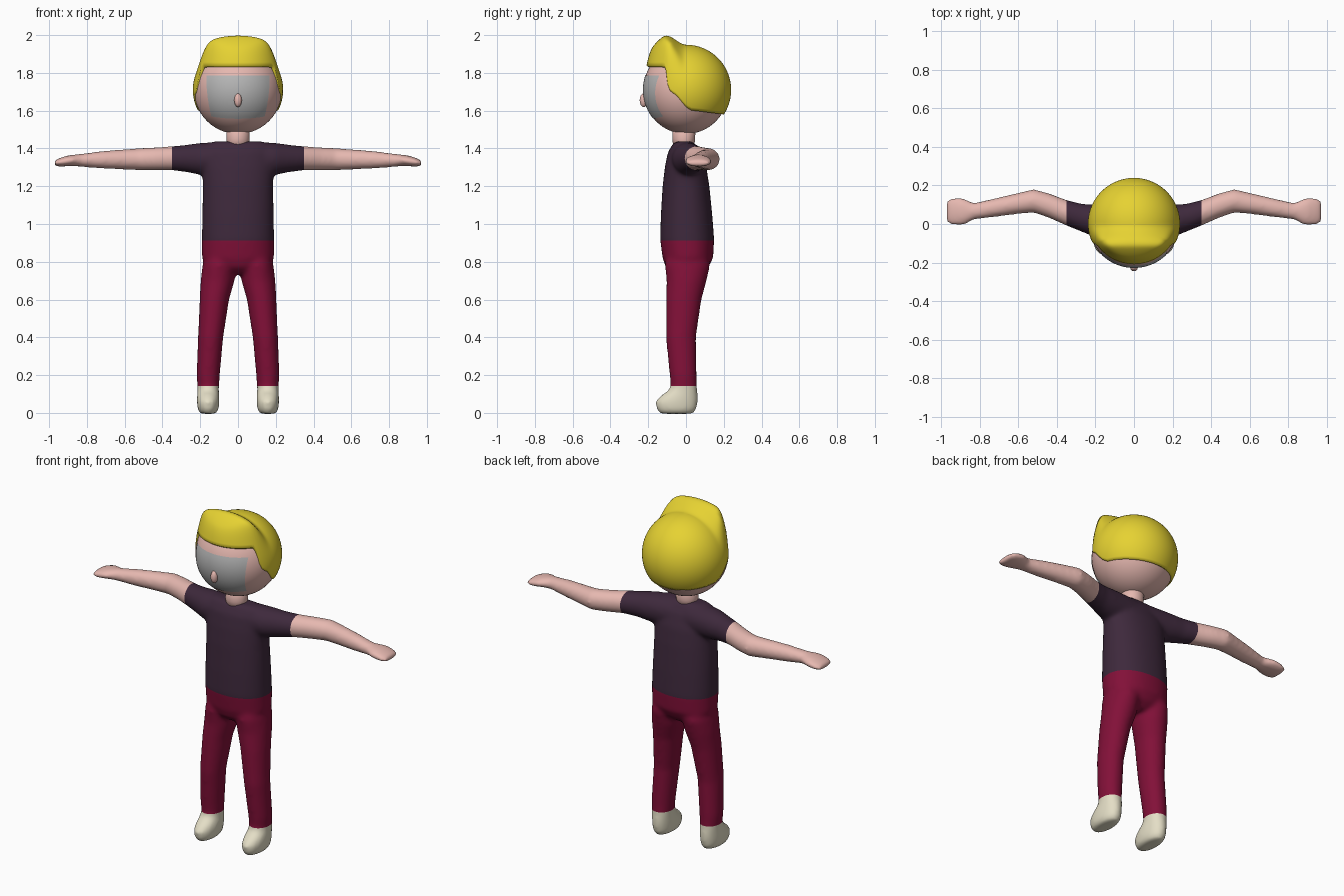
import bpy, bmesh, math
from mathutils import Vector

if "Cube" in bpy.data.objects:
    bpy.data.objects.remove(bpy.data.objects["Cube"])


def material(name, rgb):
    lin = [((c / 255 + 0.055) / 1.055) ** 2.4 if c > 10 else c / 255 / 12.92 for c in rgb]
    m = bpy.data.materials.new(name)
    m.diffuse_color = (*lin, 1)
    m.use_nodes = True
    m.node_tree.nodes["Principled BSDF"].inputs["Base Color"].default_value = m.diffuse_color
    return m


SKIN = material("skin", (230, 184, 176))
SHIRT = material("dark plum shirt", (62, 41, 60))
PANTS = material("crimson trousers", (130, 16, 56))
SHOES = material("cream shoes", (228, 222, 198))
HAIR = material("yellow hair", (230, 210, 50))
GREY = material("grey face panel", (182, 182, 182))


def finish(name, bm, *mats, recalc=True):
    if recalc:
        bmesh.ops.recalc_face_normals(bm, faces=bm.faces)
    me = bpy.data.meshes.new(name)
    for f in bm.faces:
        f.smooth = True
    bm.to_mesh(me)
    bm.free()
    for m in mats:
        me.materials.append(m)
    ob = bpy.data.objects.new(name, me)
    bpy.context.collection.objects.link(ob)
    return ob


def loft(bm, rings, axis="z", side=1, power=2.0, n=32):
    """Skin closed rings (x, y, z, radius_u, radius_v), capped at both ends."""
    loops = []
    for x, y, z, ru, rv in rings:
        loop = []
        for i in range(n):
            a = math.tau * i / n
            c, s = math.cos(a), math.sin(a)
            u = ru * math.copysign(abs(c) ** (2 / power), c)
            v = rv * math.copysign(abs(s) ** (2 / power), s)
            p = (x + u, y + v, z) if axis == "z" else (x, y + u, z + v)
            loop.append(bm.verts.new((p[0] * side, p[1], p[2])))
        loops.append(loop)
    for a, b in zip(loops, loops[1:]):
        for i in range(n):
            j = (i + 1) % n
            bm.faces.new((a[i], a[j], b[j], b[i]))
    bm.faces.new(loops[0])
    bm.faces.new(loops[-1])


# Body: torso, arms, legs and feet fused into one smooth skin
TORSO = [(0, .004, .735, .06, .07), (0, .005, .77, .15, .112), (0, .01, .82, .19, .134),
         (0, .006, .92, .191, .143), (0, .003, 1.05, .189, .136), (0, 0, 1.20, .186, .124),
         (0, -.002, 1.30, .19, .11), (0, -.008, 1.38, .188, .088), (0, -.01, 1.42, .17, .062),
         (0, -.012, 1.438, .13, .045)]
ARM = [(.05, 0, 1.345, .088, .09), (.20, .015, 1.345, .085, .085), (.27, .032, 1.347, .073, .073),
       (.35, .058, 1.348, .067, .064), (.44, .095, 1.345, .064, .061), (.52, .12, 1.343, .061, .059),
       (.60, .107, 1.342, .055, .054), (.72, .085, 1.34, .049, .047), (.83, .066, 1.337, .043, .035),
       (.87, .064, 1.337, .065, .030), (.90, .065, 1.335, .075, .029), (.945, .065, 1.326, .074, .023),
       (.972, .065, 1.322, .058, .015)]
LEG = [(.158, -.01, .10, .055, .066), (.158, -.015, .20, .062, .072), (.145, -.027, .40, .067, .08),
       (.125, -.012, .60, .078, .094), (.108, .003, .70, .09, .106), (.10, .008, .78, .088, .120),
       (.095, .006, .86, .075, .10)]
SHOE = [(.158, -.05, -.005, .042, .088), (.158, -.05, .02, .056, .107), (.158, -.05, .06, .06, .113),
        (.158, -.036, .09, .059, .099), (.158, -.016, .12, .057, .076), (.158, -.008, .16, .055, .066)]

bm = bmesh.new()
loft(bm, TORSO, power=2.2, n=48)
for s in (-1, 1):
    loft(bm, ARM, "x", s)
    loft(bm, LEG, "z", s)
    loft(bm, SHOE, "z", s, 2.1)
body = finish("clothed_body", bm)
rem = body.modifiers.new("fuse", "REMESH")
rem.mode = "VOXEL"
rem.voxel_size = 0.01
smo = body.modifiers.new("soften", "SMOOTH")
smo.factor = 0.5
smo.iterations = 18
dg = bpy.context.evaluated_depsgraph_get()
fused = bpy.data.meshes.new_from_object(body.evaluated_get(dg))
body.modifiers.clear()
body.data = fused
fused.materials.clear()
for m in (SHOES, PANTS, SHIRT, SKIN):
    fused.materials.append(m)

# Clean garment edges: cut at ankle, waist and sleeves, then colour by region
ANKLE, WAIST, SLEEVE = .143, .913, .35
bm = bmesh.new()
bm.from_mesh(fused)
for co, no in (((0, 0, ANKLE), (0, 0, 1)), ((0, 0, WAIST), (0, 0, 1)),
               ((SLEEVE, 0, 0), (1, 0, 0)), ((-SLEEVE, 0, 0), (1, 0, 0))):
    bmesh.ops.bisect_plane(bm, geom=bm.verts[:] + bm.edges[:] + bm.faces[:],
                           dist=1e-5, plane_co=co, plane_no=no)
for f in bm.faces:
    c = f.calc_center_median()
    f.smooth = True
    f.material_index = 0 if c.z < ANKLE else 1 if c.z < WAIST else 3 if abs(c.x) > SLEEVE else 2
bm.to_mesh(fused)
bm.free()

# Neck
bm = bmesh.new()
loft(bm, [(0, -.012, 1.40, .062, .055), (0, -.012, 1.45, .06, .06), (0, -.01, 1.54, .062, .062)])
finish("neck", bm, SKIN)


def ball(name, mat, loc, scale):
    bm = bmesh.new()
    bmesh.ops.create_uvsphere(bm, u_segments=48, v_segments=28, radius=1)
    for v in bm.verts:
        v.co = Vector(loc) + Vector(a * b for a, b in zip(v.co, scale))
    return finish(name, bm, mat)


# Head and nose
CZ, R = 1.71, .233
ball("head", SKIN, (0, 0, CZ), (R, R * .97, R))
ball("nose", SKIN, (0, -.224, 1.655), (.02, .021, .036))

# Face panel: thin curved patch hugging the head, facing forward
bm = bmesh.new()
N, RP = 20, R + .002
grid = []
for j in range(N + 1):
    v = j / N
    row = []
    for i in range(N + 1):
        u = 2 * i / N - 1
        x = .168 * u * (1 - .16 * (1 - v) ** 2)
        z = 1.557 + .228 * v + .012 * u * u * (1 - v)
        y = -.97 * math.sqrt(RP * RP - x * x - (z - CZ) ** 2)
        row.append(bm.verts.new((x, y, z)))
    grid.append(row)
for j in range(N):
    for i in range(N):
        bm.faces.new((grid[j][i], grid[j][i + 1], grid[j + 1][i + 1], grid[j + 1][i]))
finish("face_panel", bm, GREY, recalc=False)

# Hair: a cap with a stepped hairline and a raised quiff over the forehead
HAIRLINE = [(-1, .082), (-.54, .082), (-.47, .06), (-.43, .01), (-.36, -.01), (-.22, -.03),
            (-.1, -.065), (0, -.09), (.12, -.108), (1, -.13)]


def hairline(s):
    for (a, za), (b, zb) in zip(HAIRLINE, HAIRLINE[1:]):
        if s <= b:
            return za + (zb - za) * (s - a) / (b - a)
    return HAIRLINE[-1][1]


def ease(t):
    t = min(max(t, 0), 1)
    return t * t * (3 - 2 * t)


def hair_point(az, theta, r):
    x = r * math.sin(theta) * math.cos(az)
    y = r * math.sin(theta) * math.sin(az)
    z = r * math.cos(theta)
    z += ease(-y / .135) * (.082 * ease(z / .15) + 1.6 * x * x * ease((z - .082) / .09))
    return (x, y * (.93 if y < 0 else 1), CZ + z)


RH, SEG, ROWS = .239, 96, 28
bm = bmesh.new()
top = bm.verts.new(hair_point(0, 0, RH))
cols = []
for i in range(SEG):
    az = math.tau * i / SEG
    end = math.acos(hairline(math.sin(az)) / RH)
    col = [bm.verts.new(hair_point(az, end * j / ROWS, RH)) for j in range(1, ROWS + 1)]
    # turned-in lower edge
    col.append(bm.verts.new(hair_point(az, end, RH - .014)))
    cols.append(col)
for i in range(SEG):
    a, b = cols[i], cols[(i + 1) % SEG]
    bm.faces.new((top, a[0], b[0]))
    for j in range(ROWS):
        bm.faces.new((a[j], a[j + 1], b[j + 1], b[j]))
finish("hair", bm, HAIR, recalc=False)
